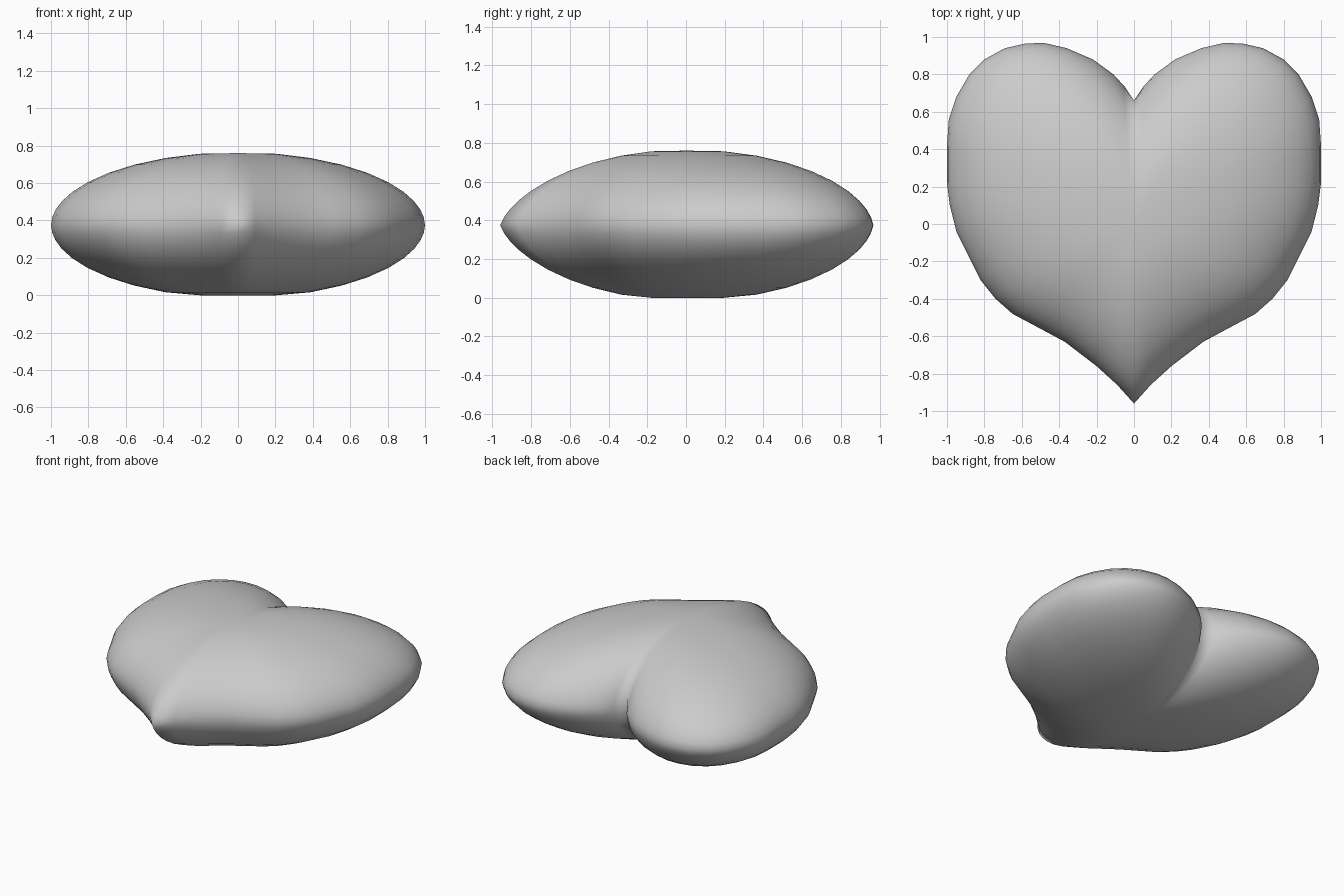
import bpy, bmesh, math

if "Cube" in bpy.data.objects:
    bpy.data.objects.remove(bpy.data.objects["Cube"])

# Right half of the heart outline seen from above, notch to tip
half = [(0, .66), (.05, .735), (.11, .80), (.22, .88), (.36, .94), (.48, .968), (.58, .965),
        (.69, .94), (.80, .88), (.88, .80), (.95, .68), (.99, .56), (1, .42),
        (1, .22), (.985, .10), (.95, -.04), (.82, -.30), (.74, -.40), (.65, -.48),
        (.50, -.56), (.37, -.63), (.20, -.76), (.09, -.86), (0, -.96)]
outline = half + [(-x, y) for x, y in half[-2:0:-1]]
n = len(outline)


def soften(points, passes):
    """Average neighbouring outline points to round the notch and tip."""
    for _ in range(passes):
        points = [tuple((points[i - 1][k] + 2 * points[i][k] + points[(i + 1) % n][k]) / 4
                        for k in (0, 1)) for i in range(n)]
    return points


soft = soften(outline, 3)
MID, AMP = .375, .39
angles = [math.radians(a) for a in (0, 6, 12, 19, 27, 36, 46, 56, 67, 78)]

bm = bmesh.new()


def ring(a, side):
    r, blend = math.cos(a), math.sin(a)
    ky = 1 - .025 * math.sin(2 * a)
    z = min(.76, max(0, MID + side * AMP * math.sin(a)))
    return [bm.verts.new((r * (p[0] + (s[0] - p[0]) * blend),
                          r * ky * (p[1] + (s[1] - p[1]) * blend), z))
            for p, s in zip(outline, soft)]


# Domed upper and lower halves share the outline ring
rim = ring(0, 1)
for side, pole_z in ((1, .76), (-1, 0)):
    prev = rim
    for a in angles[1:]:
        cur = ring(a, side)
        for i in range(n):
            j = (i + 1) % n
            bm.faces.new((prev[i], prev[j], cur[j], cur[i]))
        prev = cur
    pole = bm.verts.new((0, 0, pole_z))
    for i in range(n):
        bm.faces.new((prev[i], prev[(i + 1) % n], pole))

bmesh.ops.recalc_face_normals(bm, faces=bm.faces)
for f in bm.faces:
    f.smooth = True
mesh = bpy.data.meshes.new("puffy_heart")
bm.to_mesh(mesh)
bm.free()
heart = bpy.data.objects.new("puffy_heart", mesh)
bpy.context.collection.objects.link(heart)
